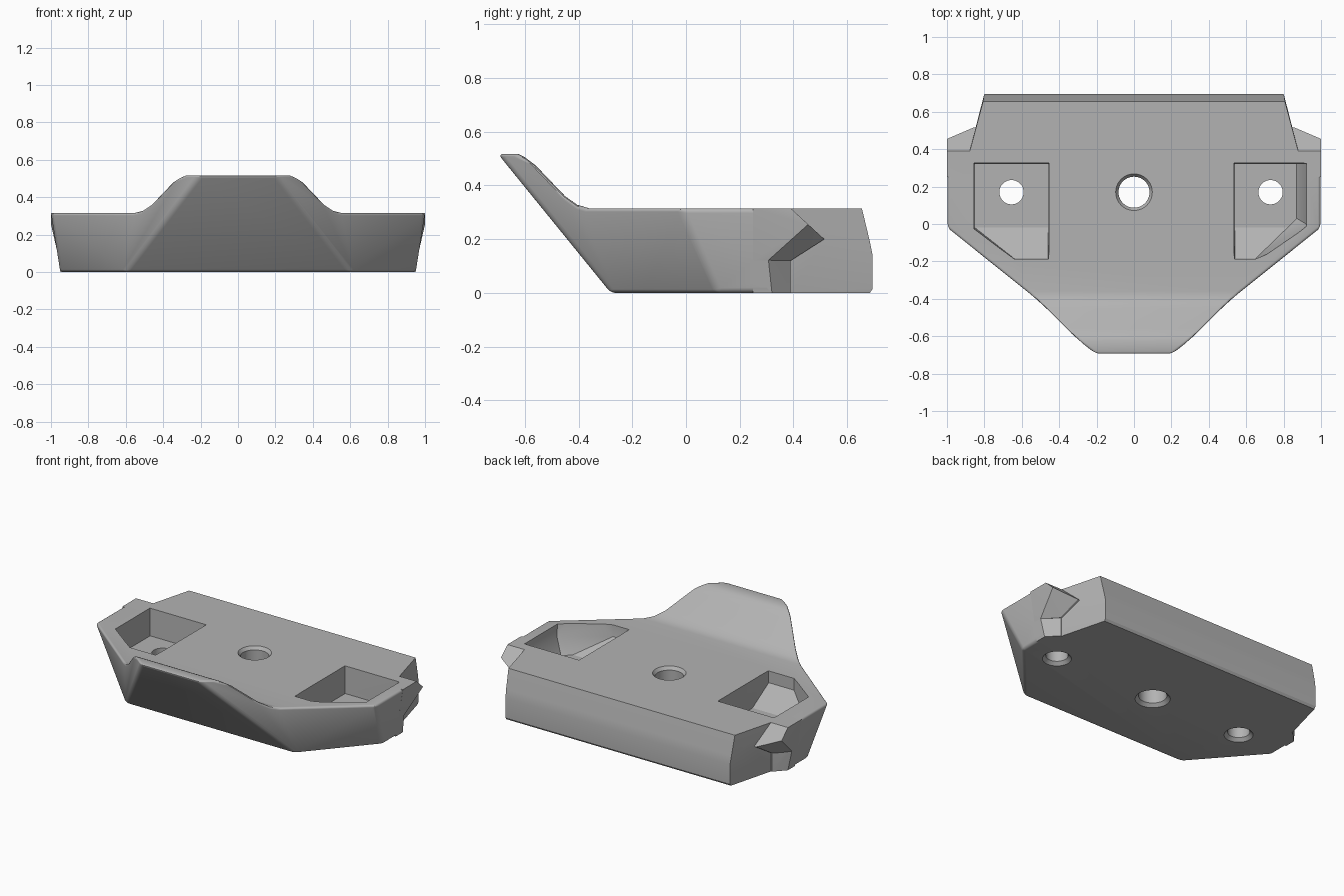
import bpy, bmesh, math
from mathutils import Vector

old = bpy.data.objects.get("Cube")
if old:
    bpy.data.objects.remove(old, do_unlink=True)

grey = bpy.data.materials.new("plain grey")
grey.use_nodes = True
colour = (0.45, 0.45, 0.45, 1)
grey.diffuse_color = colour
grey.node_tree.nodes["Principled BSDF"].inputs["Base Color"].default_value = colour

DECK = 0.315   # height of the flat top
FLOOR = 0.14   # height of the pocket floors


def to_object(name, bm):
    bmesh.ops.recalc_face_normals(bm, faces=bm.faces)
    mesh = bpy.data.meshes.new(name)
    bm.to_mesh(mesh)
    bm.free()
    mesh.materials.append(grey)
    obj = bpy.data.objects.new(name, mesh)
    bpy.context.collection.objects.link(obj)
    return obj


def hull(name, points, mirror=False, flip=1):
    """Convex solid around the points, with their mirror images if asked."""
    bm = bmesh.new()
    for x, y, z in points:
        bm.verts.new((x * flip, y, z))
        if mirror:
            bm.verts.new((-x, y, z))
    res = bmesh.ops.convex_hull(bm, input=bm.verts)
    loose = [v for v in bm.verts if not v.link_faces]
    bmesh.ops.delete(bm, geom=loose, context='VERTS')
    bmesh.ops.dissolve_limit(bm, angle_limit=math.radians(1), verts=bm.verts, edges=bm.edges)
    return to_object(name, bm)


def side_prism(name, profile):
    """Prism across the whole width from a (y, z) profile."""
    bm = bmesh.new()
    face = bm.faces.new([bm.verts.new((-2, y, z)) for y, z in profile])
    res = bmesh.ops.extrude_face_region(bm, geom=[face])
    moved = [g for g in res["geom"] if isinstance(g, bmesh.types.BMVert)]
    bmesh.ops.translate(bm, verts=moved, vec=Vector((4, 0, 0)))
    return to_object(name, bm)


def cone(name, x, y, z0, z1, r0, r1):
    bm = bmesh.new()
    bmesh.ops.create_cone(bm, cap_ends=True, segments=40, radius1=r0, radius2=r1, depth=z1 - z0)
    bmesh.ops.translate(bm, verts=bm.verts, vec=Vector((x, y, (z0 + z1) / 2)))
    return to_object(name, bm)


def bake(obj):
    bpy.context.view_layer.update()
    graph = bpy.context.evaluated_depsgraph_get()
    mesh = bpy.data.meshes.new_from_object(obj.evaluated_get(graph))
    obj.modifiers.clear()
    obj.data = mesh


def combine(obj, other, operation):
    mod = obj.modifiers.new(operation, 'BOOLEAN')
    mod.operation = operation
    mod.solver = 'EXACT'
    mod.object = other
    bake(obj)
    bpy.data.objects.remove(other, do_unlink=True)


# Front body with slanted faces, cut to the deck and the raised lip
body = hull("bracket_body", [
    (0.6, -0.28, 0), (0.95, 0.12, 0), (0.95, 0.6, 0),
    (1, -0.02, DECK), (0.2, -0.7, 0.517), (1.03, -0.03, 0.517), (1.03, 0.6, 0.517),
], mirror=True)
combine(body, side_prism("top_profile", [
    (-1, -0.2), (0.9, -0.2), (0.9, DECK), (-0.36, DECK), (-0.405, 0.328),
    (-0.45, 0.36), (-0.56, 0.475), (-0.6, 0.505), (-0.65, 0.53), (-1, 0.53),
]), 'INTERSECT')

# Rounded front and rim edges
bm = bmesh.new()
bm.from_mesh(body.data)
bmesh.ops.remove_doubles(bm, verts=bm.verts, dist=0.004)
bmesh.ops.dissolve_limit(bm, angle_limit=math.radians(1), verts=bm.verts, edges=bm.edges)
bm.to_mesh(body.data)
bm.free()
bevel = body.modifiers.new("rounding", 'BEVEL')
bevel.width = 0.018
bevel.segments = 4
bevel.limit_method = 'ANGLE'
bevel.angle_limit = math.radians(32)
bake(body)
combine(body, side_prism("front_part", [(-1, -1), (0.3, -1), (0.3, 1), (-1, 1)]), 'INTERSECT')

# Rear slab with a leaning back face
combine(body, hull("rear_slab", [
    (0.91, 0.27, 0), (0.91, 0.27, DECK), (0.8, 0.685, 0), (0.8, 0.695, 0.015),
    (0.8, 0.695, 0.14), (0.803, 0.685, 0.19), (0.807, 0.655, DECK),
], mirror=True), 'UNION')

# Undercut ears and the feet below them
for side in (-1, 1):
    combine(body, hull("ear", [
        (0.969, 0.25, 0.12), (1, 0.25, DECK), (0.969, 0.305, 0.12), (1, 0.39, DECK),
        (1, 0.455, 0.255), (0.86, 0.515, 0.2), (0.89, 0.39, 0.12),
        (0.78, 0.25, 0.12), (0.78, 0.25, DECK), (0.78, 0.39, DECK), (0.78, 0.515, 0.2),
        (0.78, 0.39, 0.12),
    ], flip=side), 'UNION')
    combine(body, hull("foot", [
        (0.95, 0.25, 0), (0.972, 0.25, 0.14), (0.95, 0.32, 0), (0.972, 0.305, 0.14),
        (0.885, 0.39, 0), (0.885, 0.39, 0.14), (0.78, 0.39, 0), (0.78, 0.39, 0.14),
        (0.78, 0.25, 0), (0.78, 0.25, 0.14),
    ], flip=side), 'UNION')


# Pockets with a ramp rising toward the front
def pocket(name, rim, low):
    top = [(x, y, 0.45) for x, y in rim]
    combine(body, hull(name, top + low), 'DIFFERENCE')


pocket("right_pocket",
       [(-0.86, 0.33), (-0.45, 0.33), (-0.45, -0.19), (-0.64, -0.19), (-0.86, -0.03)],
       [(-0.85, 0.32, FLOOR), (-0.46, 0.32, FLOOR), (-0.46, -0.02, FLOOR),
        (-0.85, -0.02, FLOOR), (-0.46, -0.185, 0.24), (-0.64, -0.185, 0.24)])
pocket("left_pocket",
       [(0.53, 0.33), (0.93, 0.33), (0.93, -0.03), (0.82, -0.12), (0.65, -0.19), (0.53, -0.19)],
       [(0.54, 0.32, FLOOR), (0.87, 0.32, FLOOR), (0.87, 0.03, FLOOR), (0.82, -0.02, FLOOR),
        (0.54, -0.02, FLOOR), (0.92, 0.32, 0.24), (0.92, 0, 0.24),
        (0.54, -0.185, 0.24), (0.65, -0.185, 0.24)])

# Through holes with chamfered mouths
for x, radius, mouth in ((-0.655, 0.065, FLOOR), (0, 0.083, DECK), (0.73, 0.065, FLOOR)):
    wide = radius + 0.02
    combine(body, cone("hole", x, 0.17, -0.1, 0.5, radius, radius), 'DIFFERENCE')
    combine(body, cone("lower_chamfer", x, 0.17, -0.02, 0.02, wide + 0.02, radius), 'DIFFERENCE')
    if mouth == DECK:
        combine(body, cone("upper_chamfer", x, 0.17, DECK - 0.02, DECK + 0.02, radius, wide + 0.01),
                'DIFFERENCE')

# Single material and smooth shading with sharp edges kept
body.data.materials.clear()
body.data.materials.append(grey)
for poly in body.data.polygons:
    poly.material_index = 0
bpy.ops.object.select_all(action='DESELECT')
body.select_set(True)
bpy.context.view_layer.objects.active = body
bpy.ops.object.shade_smooth_by_angle(angle=math.radians(30))
